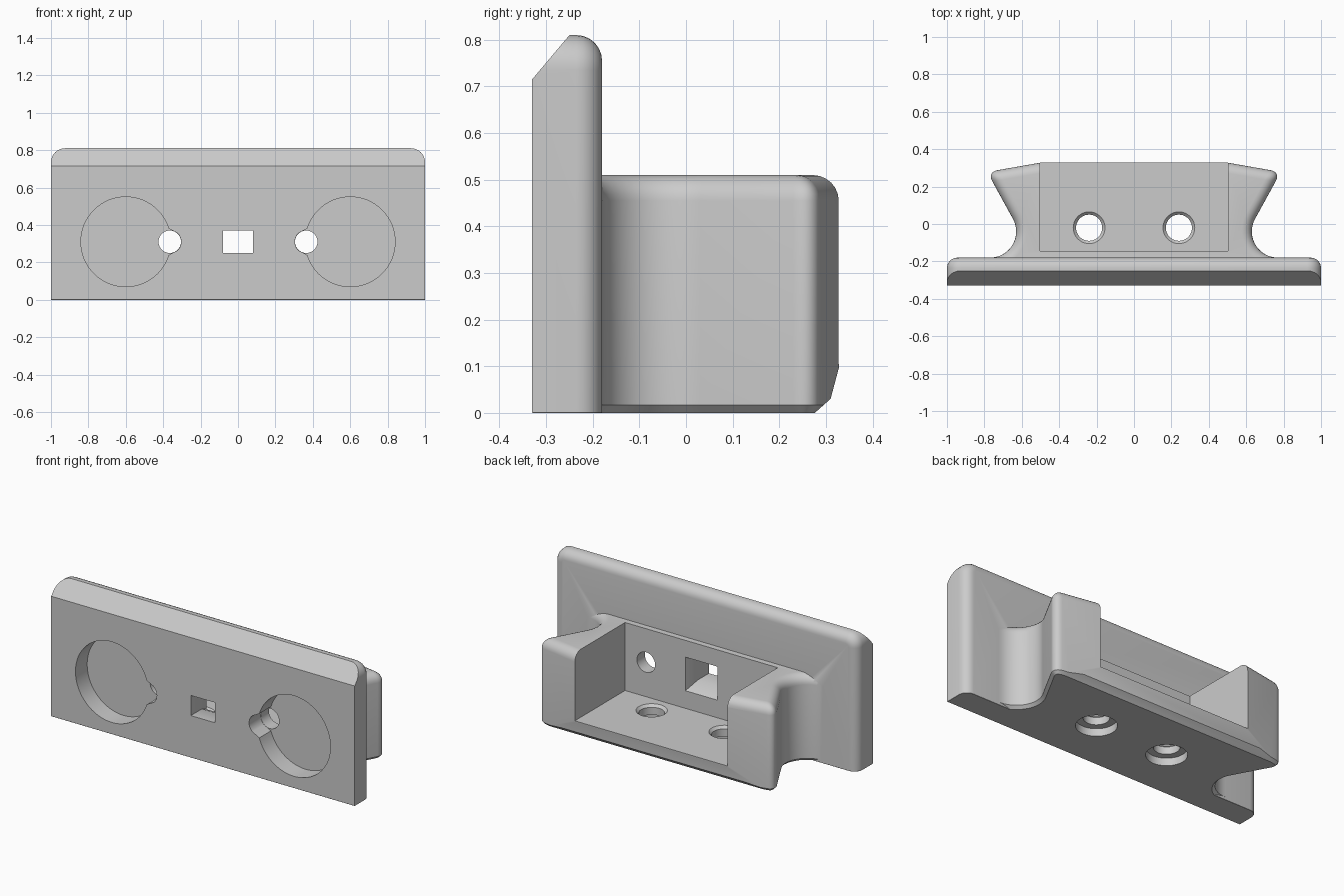
import bpy, bmesh
from math import sin, cos, pi

if "Cube" in bpy.data.objects:
    bpy.data.objects.remove(bpy.data.objects["Cube"])

grey = bpy.data.materials.new("light grey")
grey.use_nodes = True
COLOUR = (0.6, 0.6, 0.6, 1)
grey.diffuse_color = COLOUR
grey.node_tree.nodes["Principled BSDF"].inputs["Base Color"].default_value = COLOUR


def arc(cx, cy, r, a0, a1, n):
    """Points on an arc, angles in degrees."""
    return [(cx + r * cos((a0 + (a1 - a0) * i / n) * pi / 180),
             cy + r * sin((a0 + (a1 - a0) * i / n) * pi / 180)) for i in range(n + 1)]


def circle(cx, cy, r, n=64):
    return arc(cx, cy, r, 0, 360, n)[:-1]


def loft(name, sections, axis):
    """Solid through (position, outline) sections along an axis."""
    place = {"x": lambda p, t: (t, p[0], p[1]),
             "y": lambda p, t: (p[0], t, p[1]),
             "z": lambda p, t: (p[0], p[1], t)}[axis]
    bm = bmesh.new()
    rings = [[bm.verts.new(place(p, t)) for p in pts] for t, pts in sections]
    for a, b in zip(rings, rings[1:]):
        for i in range(len(a)):
            j = (i + 1) % len(a)
            bm.faces.new((a[i], a[j], b[j], b[i]))
    bm.faces.new(rings[0])
    bm.faces.new(rings[-1])
    bmesh.ops.recalc_face_normals(bm, faces=bm.faces)
    mesh = bpy.data.meshes.new(name)
    bm.to_mesh(mesh)
    bm.free()
    mesh.materials.append(grey)
    obj = bpy.data.objects.new(name, mesh)
    bpy.context.collection.objects.link(obj)
    return obj


def bevel(obj, pick, width, segments=1):
    bm = bmesh.new()
    bm.from_mesh(obj.data)
    edges = [e for e in bm.edges if pick(e.verts[0].co, e.verts[1].co)]
    bmesh.ops.bevel(bm, geom=edges, offset=width, offset_type="OFFSET",
                    segments=segments, profile=0.5, affect="EDGES", clamp_overlap=True)
    bm.to_mesh(obj.data)
    bm.free()


def combine(obj, other, operation="DIFFERENCE"):
    """Apply a boolean and drop the helper."""
    mod = obj.modifiers.new("cut", "BOOLEAN")
    mod.operation, mod.solver, mod.object = operation, "EXACT", other
    bpy.context.view_layer.objects.active = obj
    bpy.ops.object.modifier_apply(modifier=mod.name)
    bpy.data.objects.remove(other)


def rect(hw, z0, z1):
    return [(-hw, z0), (hw, z0), (hw, z1), (-hw, z1)]


# Front plate: rounded top corners, rounded rear rim
def plate_outline(inset):
    w, r = 1 - inset, 0.075 - inset
    top = 0.81 - inset
    return ([(-w, 0), (w, 0)] + arc(w - r, top - r, r, 0, 90, 8)
            + arc(-w + r, top - r, r, 90, 180, 8))


R = 0.055
rim = [(-0.18 - R + R * sin(a * pi / 12), plate_outline(R - R * cos(a * pi / 12)))
       for a in range(7)]
bracket = loft("mounting_bracket", [(-0.33, plate_outline(0))] + rim, "y")
bevel(bracket, lambda a, b: a.z < 1e-4 and b.z < 1e-4, 0.03)
combine(bracket, loft("front_chamfer", [(t, [(-0.346, 0.696), (-0.237, 0.8254), (-0.4, 0.85)])
                                        for t in (-1.1, 1.1)], "x"))

# Rear block: waisted sides and flared ears
half = ([(0.775, -0.25), (0.775, -0.18)] + arc(0.77, -0.04, 0.14, 265, 150, 14)
        + [(0.785, 0.278), (0.5, 0.328)])
outline = half + [(-x, y) for x, y in reversed(half)]
block = loft("rear_block", [(0, outline), (0.51, outline)], "z")
bevel(block, lambda a, b: (max(a.y, b.y) > -0.18 and min(a.z, b.z) > 0.5)
      or (abs(a.x) > 0.78 and abs(b.x) > 0.78 and a.x * b.x > 0), 0.055, 6)
bevel(block, lambda a, b: max(a.z, b.z) < 1e-4 and max(a.y, b.y) > -0.2, 0.03)
combine(block, loft("rear_undercut", [(t, [(0.275, -0.001), (0.31, 0.03), (0.33, 0.105),
                                           (0.4, 0.105), (0.4, -0.001)])
                                      for t in (-1, 1)], "x"))
# Open pocket between the ears
combine(block, loft("pocket", [(0.105, [(x, y) for x, y in rect(0.503, -0.145, 0.5)]),
                               (0.7, rect(0.503, -0.145, 0.5))], "z"))
combine(bracket, block, "UNION")

# Round front recesses, each with a necked cable hole, and floor screw holes
for s in (-1, 1):
    combine(bracket, loft("recess", [(t, circle(s * 0.6, 0.31, 0.24)) for t in (-0.4, -0.22)], "y"))
    tip = arc(0.367, 0.31, 0.063, 130, 230, 10)
    neck = [(0.46, 0.2), (0.405, 0.215), (0.365, 0.242)] + list(reversed(tip)) \
        + [(0.365, 0.378), (0.405, 0.405), (0.46, 0.42)]
    neck = [(s * x, z) for x, z in neck]
    combine(bracket, loft("neck", [(t, neck) for t in (-0.4, -0.221)], "y"))
    combine(bracket, loft("cable_hole", [(t, circle(s * 0.365, 0.31, 0.06, 40))
                                         for t in (-0.4, -0.1)], "y"))
    screw = [(-0.02, 0.11), (0.045, 0.11), (0.046, 0.07), (0.09, 0.07), (0.12, 0.1)]
    combine(bracket, loft("screw_hole", [(z, circle(s * 0.24, -0.02, r, 40))
                                         for z, r in screw], "z"))

# Central window, flared toward the pocket
window = [(-0.4, rect(0.08, 0.25, 0.37)), (-0.225, rect(0.08, 0.25, 0.37)),
          (-0.145, rect(0.105, 0.21, 0.41)), (-0.1, rect(0.105, 0.21, 0.41))]
combine(bracket, loft("window", window, "y"))

bpy.ops.object.select_all(action="DESELECT")
bracket.select_set(True)
bpy.context.view_layer.objects.active = bracket
bpy.ops.object.shade_smooth_by_angle(angle=pi / 6)
